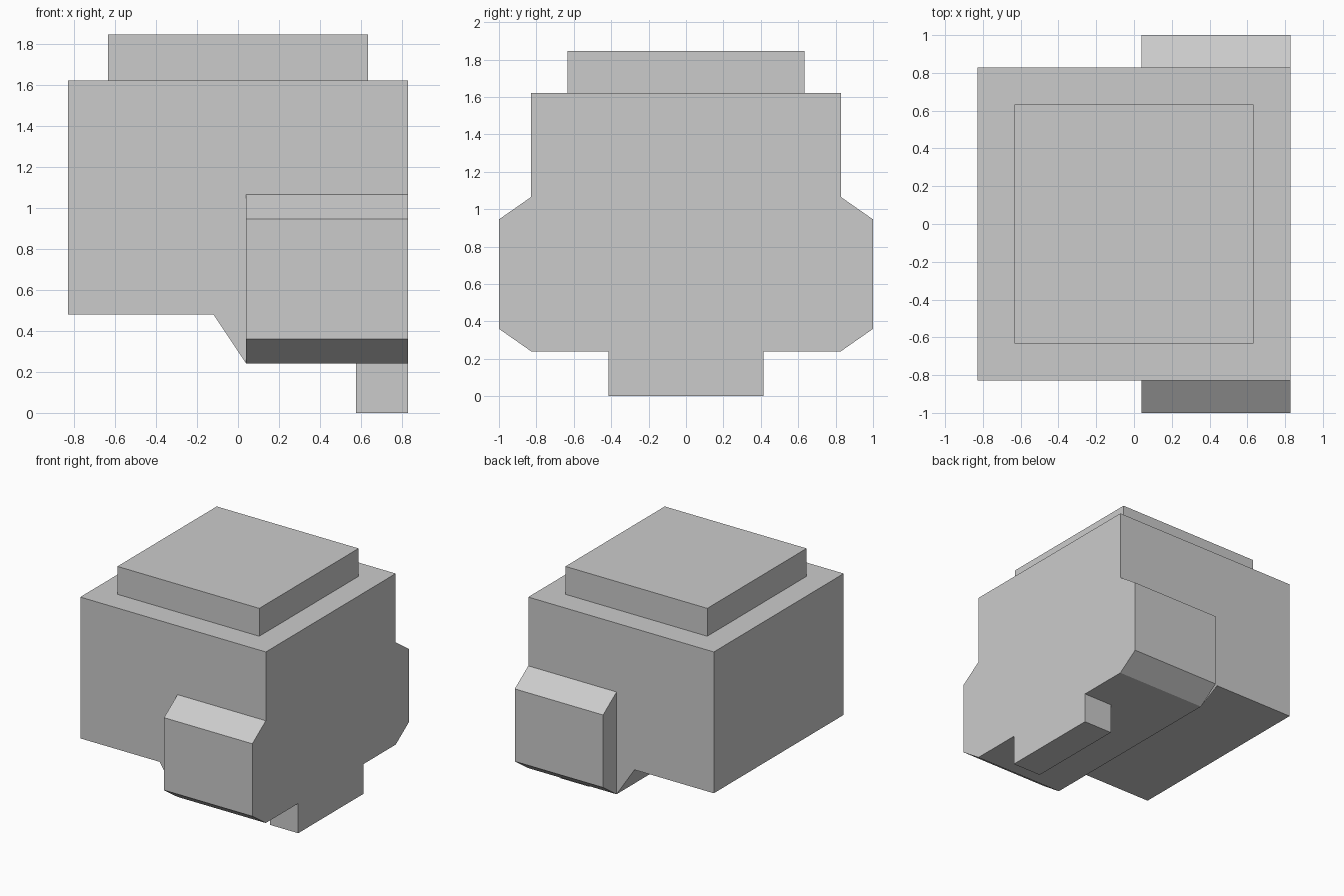
import bpy
import bmesh
from mathutils import Vector

if "Cube" in bpy.data.objects:
    bpy.data.objects.remove(bpy.data.objects["Cube"])


def prism(name, profile, axis, lo, hi):
    """Extrude a closed profile along x (profile = y,z) or y (profile = x,z)."""
    def place(p, d):
        return (d, p[0], p[1]) if axis == 'x' else (p[0], d, p[1])
    bm = bmesh.new()
    face = bm.faces.new([bm.verts.new(place(p, lo)) for p in profile])
    ext = bmesh.ops.extrude_face_region(bm, geom=[face])
    shift = Vector(place((0, 0), hi - lo))
    bmesh.ops.translate(bm, vec=shift,
                        verts=[v for v in ext['geom'] if isinstance(v, bmesh.types.BMVert)])
    bmesh.ops.recalc_face_normals(bm, faces=bm.faces)
    mesh = bpy.data.meshes.new(name)
    bm.to_mesh(mesh)
    bm.free()
    obj = bpy.data.objects.new(name, mesh)
    bpy.context.collection.objects.link(obj)
    return obj


def rect(half, z0, z1):
    return [(-half, z0), (half, z0), (half, z1), (-half, z1)]


W = 0.828            # half width of the main block
POD_X = 0.04         # left end of the side pods
TOP = 1.62           # top of the main block

# Main block: raised left half of the underside, sloping down to the right
body = prism("body", [(-W, 0.48), (-0.12, 0.48), (POD_X, 0.24), (W, 0.24),
                      (W, TOP), (-W, TOP)], 'y', -W, W)

# Chamfered pods that bulge out of the front and back
half_pod = [(W, 0.24), (1.0, 0.36), (1.0, 0.945), (W, 1.065)]
pods = prism("side_pods", half_pod + [(-y, z) for y, z in reversed(half_pod)],
             'x', POD_X, W)

# Foot under the right edge, flush with the right face
foot = prism("foot", rect(0.415, 0.0, 0.4), 'x', 0.575, W)

# Fuse the flush parts into the body and clean up the flat faces
for part in (pods, foot):
    mod = body.modifiers.new(part.name, 'BOOLEAN')
    mod.operation = 'UNION'
    mod.solver = 'EXACT'
    mod.object = part
clean = body.modifiers.new("flat_cleanup", 'DECIMATE')
clean.decimate_type = 'DISSOLVE'
clean.angle_limit = 0.01
graph = bpy.context.evaluated_depsgraph_get()
fused = bpy.data.meshes.new_from_object(body.evaluated_get(graph))
body.modifiers.clear()
body.data = fused
for part in (pods, foot):
    bpy.data.objects.remove(part)

# Square plate on top
prism("top_plate", rect(0.633, TOP, 1.845), 'y', -0.633, 0.633)
